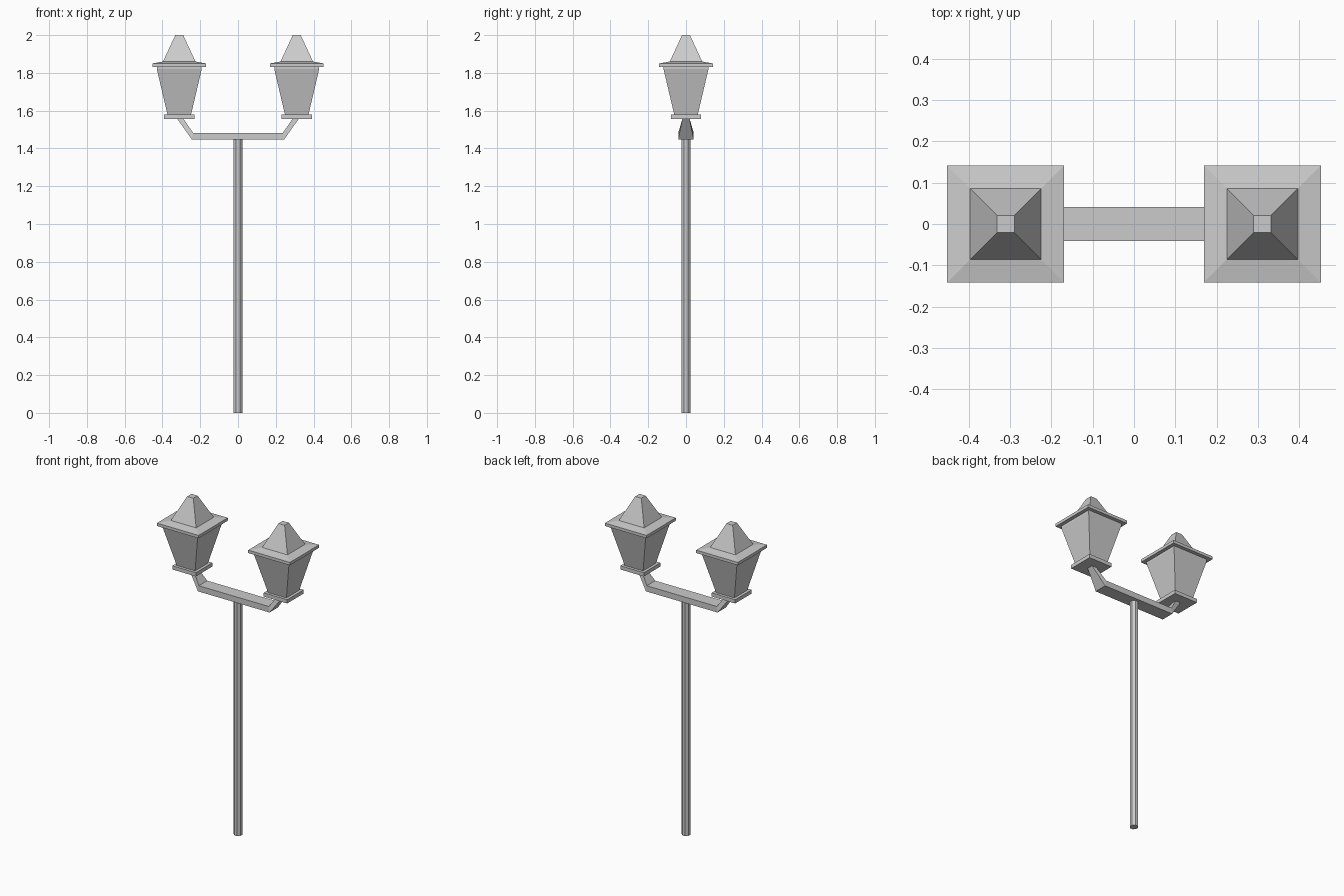
import bpy, bmesh, math

if "Cube" in bpy.data.objects:
    bpy.data.objects.remove(bpy.data.objects["Cube"])

LAMP_X = 0.311


def make_object(name, bm):
    bmesh.ops.recalc_face_normals(bm, faces=bm.faces)
    mesh = bpy.data.meshes.new(name)
    bm.to_mesh(mesh)
    bm.free()
    obj = bpy.data.objects.new(name, mesh)
    bpy.context.collection.objects.link(obj)
    return obj


def loft(name, rings):
    """Skin a list of four-point rings and close both ends."""
    bm = bmesh.new()
    rows = [[bm.verts.new(p) for p in ring] for ring in rings]
    for a, b in zip(rows, rows[1:]):
        for i in range(4):
            j = (i + 1) % 4
            bm.faces.new((a[i], a[j], b[j], b[i]))
    bm.faces.new(rows[0])
    bm.faces.new(rows[-1])
    return make_object(name, bm)


def square_stack(name, cx, profile):
    """Square solid from (half width, height) pairs."""
    return loft(name, [[(cx + sx * h, sy * h, z)
                        for sx, sy in ((-1, -1), (1, -1), (1, 1), (-1, 1))]
                       for h, z in profile])


# Octagonal pole with flats facing front and sides
bm = bmesh.new()
r = 0.0225 / math.cos(math.pi / 8)
bottom = [bm.verts.new((r * math.cos((i + 0.5) * math.pi / 4),
                        r * math.sin((i + 0.5) * math.pi / 4), 0)) for i in range(8)]
base = bm.faces.new(bottom)
ext = bmesh.ops.extrude_face_region(bm, geom=[base], use_keep_orig=True)
bmesh.ops.translate(bm, vec=(0, 0, 1.455),
                    verts=[v for v in ext["geom"] if isinstance(v, bmesh.types.BMVert)])
make_object("pole", bm)

# Crossbar with upturned, tapering ends: (lower x, lower z, upper x, upper z, half depth)
half = [(0.244, 1.447, 0.238, 1.483, 0.041),
        (0.324, 1.56, 0.291, 1.56, 0.018)]
sections = [(-a, b, -c, d, w) for a, b, c, d, w in reversed(half)] + half
loft("crossbar", [[(xl, -w, zl), (xl, w, zl), (xu, w, zu), (xu, -w, zu)]
                  for xl, zl, xu, zu, w in sections])

# Two lanterns
for side, cx in (("left", -LAMP_X), ("right", LAMP_X)):
    square_stack(f"{side}_lantern_base", cx, [(0.08, 1.557), (0.08, 1.58)])
    square_stack(f"{side}_lantern_body", cx, [(0.062, 1.578), (0.119, 1.82), (0.119, 1.835)])
    square_stack(f"{side}_lantern_roof", cx, [(0.142, 1.832), (0.142, 1.85), (0.086, 1.86),
                                              (0.021, 2.0)])
